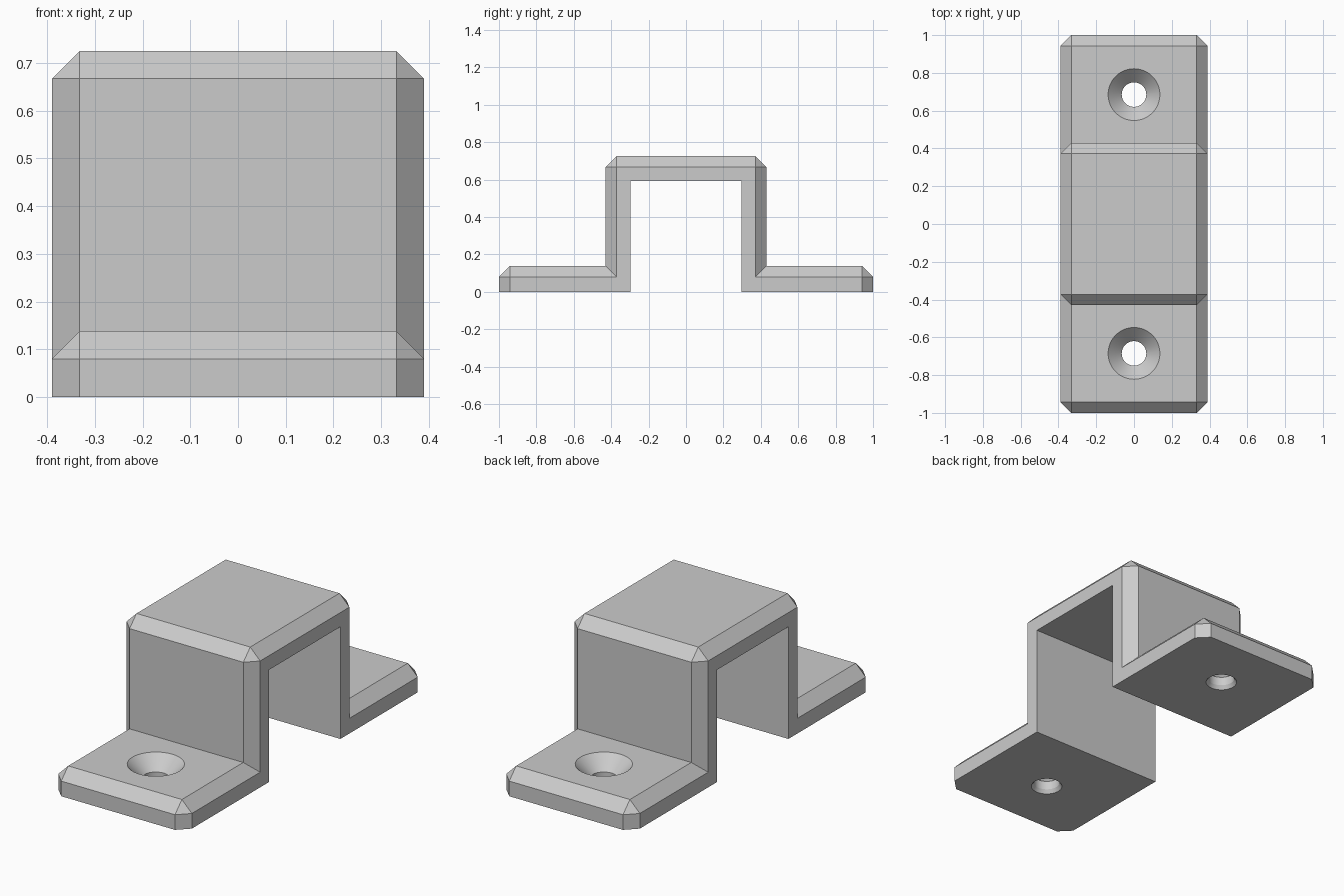
import bpy
import bmesh
from math import radians

if "Cube" in bpy.data.objects:
    bpy.data.objects.remove(bpy.data.objects["Cube"], do_unlink=True)

HALF_WIDTH, C = 0.39, 0.058          # half width and chamfer size
FOOT_END, FOOT_TOP = 1.0, 0.138
OUT_Y, OUT_TOP = 0.43, 0.725         # outer faces of the raised channel
IN_Y, IN_TOP = 0.297, 0.592          # inner faces of the raised channel
HOLE_Y = 0.685

grey = bpy.data.materials.new("plain_grey")
grey.use_nodes = True
COLOUR = (0.6, 0.6, 0.6, 1)
grey.diffuse_color = COLOUR
grey.node_tree.nodes["Principled BSDF"].inputs["Base Color"].default_value = COLOUR


def make_object(name, bm):
    bmesh.ops.recalc_face_normals(bm, faces=bm.faces)
    mesh = bpy.data.meshes.new(name)
    bm.to_mesh(mesh)
    bm.free()
    mesh.materials.append(grey)
    obj = bpy.data.objects.new(name, mesh)
    bpy.context.collection.objects.link(obj)
    return obj


# Half outlines: full section in the middle, inset section at the side faces
full = [(IN_Y, IN_TOP), (IN_Y, 0), (FOOT_END, 0), (FOOT_END, FOOT_TOP - C),
        (FOOT_END - C, FOOT_TOP), (OUT_Y, FOOT_TOP),
        (OUT_Y, OUT_TOP - C), (OUT_Y - C, OUT_TOP)]
foot_corner = (FOOT_END - C, FOOT_TOP - C)
top_corner = (OUT_Y - C, OUT_TOP - C)
inset = [(IN_Y, IN_TOP), (IN_Y, 0), (FOOT_END - C, 0), foot_corner,
         foot_corner, (OUT_Y - C, FOOT_TOP - C), top_corner, top_corner]

# Chamfered bracket body, lofted across four sections
bm = bmesh.new()
rings = []
for x, half in ((-HALF_WIDTH, inset), (C - HALF_WIDTH, full),
                (HALF_WIDTH - C, full), (HALF_WIDTH, inset)):
    outline = half + [(-y, z) for y, z in reversed(half)]
    rings.append([bm.verts.new((x, y, z)) for y, z in outline])
for a, b in zip(rings, rings[1:]):
    for i in range(len(a)):
        j = (i + 1) % len(a)
        bm.faces.new((a[i], a[j], b[j], b[i]))
bm.faces.new(rings[0])
bm.faces.new(rings[-1])
bmesh.ops.remove_doubles(bm, verts=bm.verts, dist=0.0001)
bmesh.ops.dissolve_limit(bm, angle_limit=radians(1), verts=bm.verts, edges=bm.edges)
bracket = make_object("mounting_bracket", bm)

# Countersunk screw holes, cut through each foot
SEGMENTS = 64
for side, y in (("front", -HOLE_Y), ("back", HOLE_Y)):
    bm = bmesh.new()
    loops = []
    for r, z in ((0.077, -0.02), (0.077, 0.0), (0.065, 0.02), (0.065, 0.066),
                 (0.137, FOOT_TOP), (0.147, FOOT_TOP + 0.01)):
        ring = bmesh.ops.create_circle(bm, segments=SEGMENTS, radius=r)["verts"]
        bmesh.ops.translate(bm, verts=ring, vec=(0, y, z))
        loops.append(ring)
    for a, b in zip(loops, loops[1:]):
        for i in range(SEGMENTS):
            j = (i + 1) % SEGMENTS
            bm.faces.new((a[i], a[j], b[j], b[i]))
    bm.faces.new(loops[0])
    bm.faces.new(loops[-1])
    cutter = make_object(side + "_hole_cutter", bm)
    cutter.hide_render = True
    cutter.hide_set(True)
    cut = bracket.modifiers.new(side + "_screw_hole", "BOOLEAN")
    cut.operation = "DIFFERENCE"
    cut.solver = "EXACT"
    cut.object = cutter

# Crisp chamfers, smooth hole walls
bpy.context.view_layer.objects.active = bracket
bracket.select_set(True)
for m in list(bracket.modifiers):
    bpy.ops.object.modifier_apply(modifier=m.name)
bpy.ops.object.shade_smooth_by_angle(angle=radians(20))
